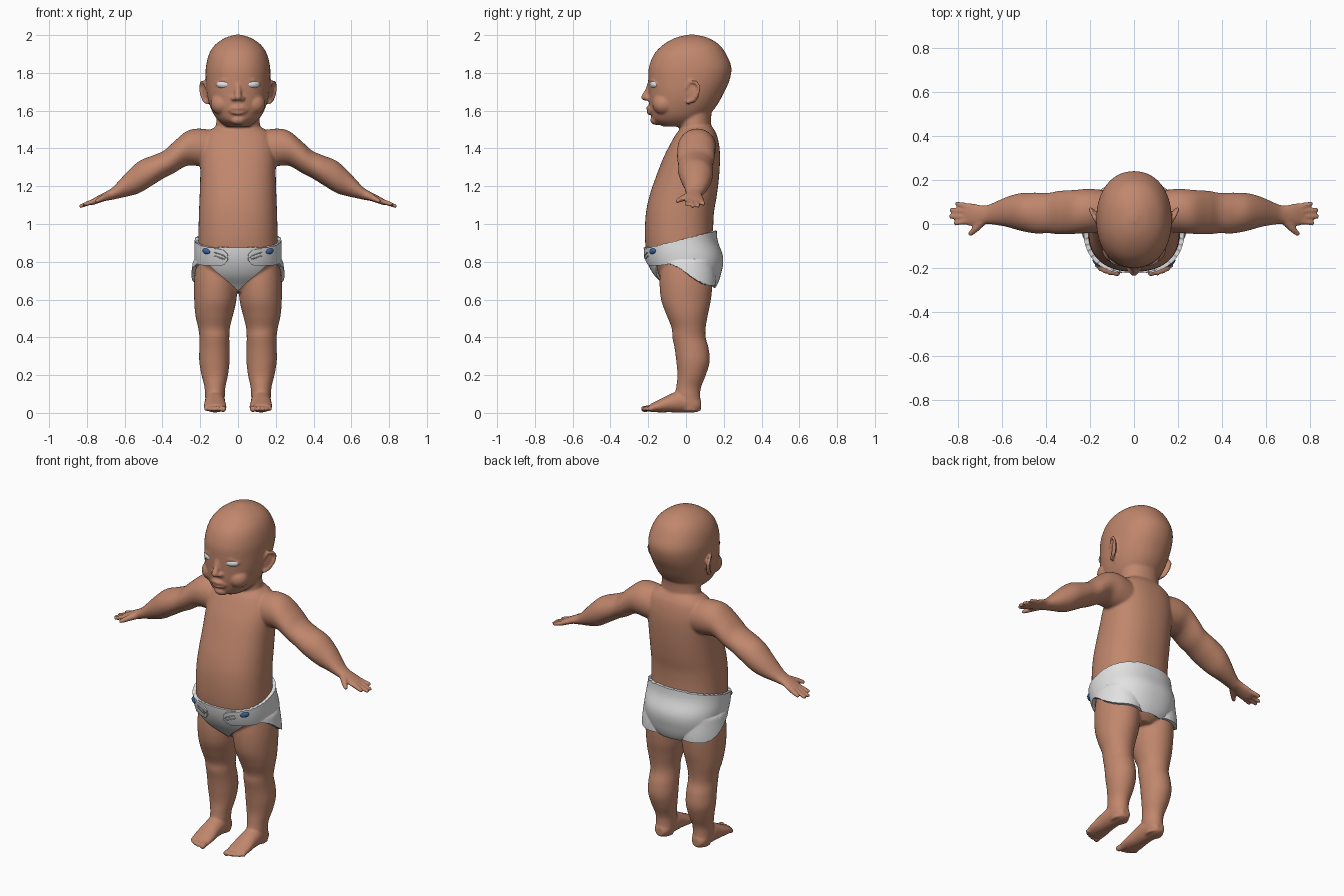
import bpy, bmesh, math
from mathutils import Matrix, Vector

if "Cube" in bpy.data.objects:
    bpy.data.objects.remove(bpy.data.objects["Cube"])


def material(name, rgb):
    m = bpy.data.materials.new(name)
    m.diffuse_color = (*rgb, 1)
    m.use_nodes = True
    m.node_tree.nodes["Principled BSDF"].inputs["Base Color"].default_value = m.diffuse_color
    return m


SKIN = material("skin", (0.53, 0.24, 0.15))
CLOTH = material("white_cloth", (0.76, 0.76, 0.76))
EYE = material("eye_white", (0.76, 0.78, 0.8))
BLUE = material("blue_clasp", (0.04, 0.12, 0.36))
METAL = material("pin_metal", (0.5, 0.5, 0.52))


def make_object(name, bm, mat):
    bmesh.ops.recalc_face_normals(bm, faces=bm.faces[:])
    me = bpy.data.meshes.new(name)
    bm.to_mesh(me)
    bm.free()
    ob = bpy.data.objects.new(name, me)
    bpy.context.collection.objects.link(ob)
    me.materials.append(mat)
    me.shade_smooth()
    return ob


def bake(ob):
    """Turn the modifiers into plain mesh."""
    dg = bpy.context.evaluated_depsgraph_get()
    me = bpy.data.meshes.new_from_object(ob.evaluated_get(dg))
    ob.modifiers.clear()
    ob.data = me
    me.shade_smooth()
    me.set_sharp_from_angle(angle=math.radians(50))


def loft(bm, axis, rings, sides=(1,), power=2.0, steps=5, n=40):
    """Rings (t, c1, c2, r1, r2) across an axis, spline-interpolated, mirrored per side."""
    pts = [Vector(r) for r in rings]
    fine = []
    for i in range(len(pts) - 1):
        a, b = pts[i], pts[i + 1]
        p, q = pts[max(i - 1, 0)], pts[min(i + 2, len(pts) - 1)]
        for k in range(steps):
            t = k / steps
            fine.append(0.5 * (2 * a + (b - p) * t + (2 * p - 5 * a + 4 * b - q) * t * t
                               + (3 * a - p - 3 * b + q) * t ** 3))
    fine.append(pts[-1])
    for s in sides:
        loops = []
        for t, c1, c2, r1, r2 in fine:
            loop = []
            for j in range(n):
                w = 2 * math.pi * j / n
                c, d = math.cos(w), math.sin(w)
                u = c1 + r1 * math.copysign(abs(c) ** (2 / power), c)
                v = c2 + r2 * math.copysign(abs(d) ** (2 / power), d)
                x, y, z = {"x": (t, u, v), "y": (u, t, v), "z": (u, v, t)}[axis]
                loop.append(bm.verts.new((s * x, y, z)))
            loops.append(loop)
        for a, b in zip(loops, loops[1:]):
            for j in range(n):
                bm.faces.new((a[j], a[j - 1], b[j - 1], b[j]))
        bm.faces.new(loops[0])
        bm.faces.new(loops[-1][::-1])


def blob(bm, c, r, sides=(1,), rot=0.0, axis="Z", detail=3):
    for s in sides:
        m = (Matrix.Translation((s * c[0], c[1], c[2])) @ Matrix.Rotation(s * rot, 4, axis)
             @ Matrix.Diagonal((*r, 1)))
        bmesh.ops.create_icosphere(bm, subdivisions=detail, radius=1, matrix=m)


def beads(bm, path, sides=(1,), n=7):
    """Rounded tube along (x, y, z, radius) points."""
    for a, b in zip(path, path[1:]):
        for k in range(n):
            p = Vector(a).lerp(Vector(b), k / (n - 1))
            blob(bm, p[:3], (p[3],) * 3, sides, detail=2)


BOTH = (1, -1)
bm = bmesh.new()

# torso and neck
loft(bm, "z", [(.64, 0, .02, .06, .09), (.68, 0, .02, .14, .125), (.74, 0, .002, .195, .165),
               (.82, 0, -.012, .212, .19), (.92, 0, -.035, .21, .182), (1.05, 0, -.033, .207, .18),
               (1.15, 0, -.015, .203, .178), (1.25, 0, .008, .2, .167), (1.35, 0, .03, .2, .15),
               (1.42, 0, .045, .195, .13), (1.48, 0, .055, .17, .105), (1.52, 0, .06, .11, .075)],
     power=2.3, n=64)
loft(bm, "z", [(1.42, 0, .06, .13, .09), (1.5, 0, .05, .12, .085), (1.56, 0, .045, .113, .088),
               (1.62, 0, .05, .11, .09)])

# head
loft(bm, "z", [(1.515, 0, -.04, .06, .08), (1.545, 0, -.04, .1, .13), (1.58, 0, -.03, .128, .155),
               (1.63, 0, -.015, .15, .18), (1.69, 0, 0, .165, .198), (1.76, 0, .015, .171, .215),
               (1.83, 0, .022, .17, .218), (1.9, 0, .022, .153, .19), (1.95, 0, .028, .12, .147),
               (1.985, 0, .03, .068, .087), (2.002, 0, .03, .015, .02)], power=2.15, n=64)

# face: cheeks, chin, nose, lips, eyelids
blob(bm, (.085, -.118, 1.635), (.06, .06, .058), BOTH)
blob(bm, (0, -.155, 1.55), (.042, .035, .026))
beads(bm, [(0, -.186, 1.75, .016), (0, -.203, 1.7, .017), (0, -.218, 1.672, .02)])
blob(bm, (.02, -.2, 1.665), (.016, .019, .014), BOTH)
beads(bm, [(0, -.201, 1.614, .012), (.025, -.195, 1.613, .01), (.048, -.182, 1.603, .006)], BOTH)
beads(bm, [(0, -.196, 1.589, .013), (.025, -.19, 1.591, .01), (.046, -.179, 1.6, .006)], BOTH)
beads(bm, [(.036, -.186, 1.738, .006), (.055, -.185, 1.757, .008), (.08, -.177, 1.762, .008),
           (.112, -.157, 1.742, .006)], BOTH)
beads(bm, [(.038, -.187, 1.732, .005), (.07, -.179, 1.718, .006), (.11, -.156, 1.735, .005)], BOTH)

# ears: tilted disc with a raised rim and lobe
blob(bm, (.174, .036, 1.695), (.009, .04, .055), BOTH, rot=-.42)
beads(bm, [(.168, .003, 1.72, .008), (.178, .022, 1.752, .009), (.193, .052, 1.752, .009),
           (.2, .07, 1.725, .009), (.195, .062, 1.69, .009), (.18, .035, 1.655, .01),
           (.166, .012, 1.645, .012)], BOTH)

# arms
loft(bm, "x", [(.1, .06, 1.39, .09, .1), (.2, .06, 1.405, .1, .1), (.27, .055, 1.4, .1, .092),
               (.34, .052, 1.352, .099, .083), (.39, .05, 1.317, .092, .073),
               (.45, .05, 1.285, .093, .078), (.52, .055, 1.25, .085, .085),
               (.58, .055, 1.215, .068, .068), (.64, .047, 1.176, .05, .042),
               (.67, .043, 1.158, .043, .031), (.7, .041, 1.147, .045, .024),
               (.74, .043, 1.13, .052, .02), (.775, .045, 1.114, .048, .016)], BOTH)
# fingers and thumb
for y0, y1, x1 in [(.081, .092, .815), (.058, .064, .84), (.034, .034, .843), (.012, .004, .822)]:
    z1 = 1.095 + (.843 - x1) * .45
    beads(bm, [(.76, y0, 1.121, .015), (x1 - .01, y1, z1, .0115)], BOTH)
beads(bm, [(.69, .015, 1.148, .022), (.72, -.02, 1.135, .017), (.745, -.045, 1.122, .012)], BOTH)

# legs
loft(bm, "z", [(.01, .122, .025, .045, .05), (.05, .122, .02, .05, .058), (.1, .122, .01, .053, .065),
               (.14, .122, .015, .056, .066), (.2, .123, .03, .07, .075), (.27, .125, .037, .08, .088),
               (.34, .125, .03, .08, .09), (.4, .125, .016, .079, .088), (.45, .127, .014, .084, .09),
               (.52, .126, .006, .1, .11), (.6, .12, 0, .112, .132), (.7, .118, 0, .114, .14),
               (.8, .12, 0, .1, .13)], BOTH)
# feet and toes
loft(bm, "y", [(.08, .122, .04, .025, .025), (.05, .122, .048, .046, .045), (-.02, .122, .06, .053, .058),
               (-.08, .122, .052, .055, .049), (-.14, .121, .037, .06, .034),
               (-.19, .119, .025, .058, .021)], BOTH)
for x, y, r in [(.079, -.222, .018), (.108, -.222, .0135), (.131, -.215, .013), (.152, -.204, .0125),
                (.17, -.188, .012)]:
    beads(bm, [(x * .8 + .024, -.165, .026, r), (x, y, .021, r)], BOTH)

# fuse everything into one smooth skin
body = make_object("body", bm, SKIN)
mod = body.modifiers.new("fuse", "REMESH")
mod.mode, mod.voxel_size, mod.use_smooth_shade = "VOXEL", 0.0065, True
mod = body.modifiers.new("soften", "SMOOTH")
mod.factor, mod.iterations = 0.5, 5
bake(body)
body.data.shade_smooth()
if not body.data.materials:
    body.data.materials.append(SKIN)
bpy.context.view_layer.update()


def back_fade(y):
    t = min(max((y + .1) / .22, 0), 1)
    return t * t * (3 - 2 * t)


def back_rule(x, y, z):
    t = back_fade(y)
    ok = .785 * (1 - t) + .672 * t < z < .928 + .265 * y and x < .3
    if y < -.05 and x < .09:        # rounded strap end
        ok = ok and math.hypot(.09 - x, z - .827) < .043
    return ok


def front_rule(x, y, z):
    t = back_fade(y)
    low = min(.65 + .9 * x, .79) * (1 - t) + .672 * t
    return low < z < .882 and y < .12 and x < .19


def cloth_patch(name, rule, thickness):
    """Thick cloth grown from the skin faces that pass the rule."""
    bm = bmesh.new()
    bm.from_mesh(body.data)
    out = [f for f in bm.faces
           if not rule(abs(f.calc_center_median().x), *f.calc_center_median()[1:])]
    bmesh.ops.delete(bm, geom=out, context="FACES")
    edge = list({v for e in bm.edges if e.is_boundary for v in e.verts})
    for _ in range(5):
        bmesh.ops.smooth_vert(bm, verts=edge, factor=.5, use_axis_x=True, use_axis_y=True, use_axis_z=True)
    me = bpy.data.meshes.new(name)
    bm.to_mesh(me)
    bm.free()
    ob = bpy.data.objects.new(name, me)
    bpy.context.collection.objects.link(ob)
    me.materials.clear()
    me.materials.append(CLOTH)
    mod = ob.modifiers.new("thickness", "SOLIDIFY")
    mod.thickness, mod.offset = thickness, 1
    bake(ob)


# diaper: front panel under a back panel with straps
cloth_patch("diaper_front", front_rule, .011)
cloth_patch("diaper_back", back_rule, .019)


def on_front(x, z, lift=0.0):
    hit, loc, _, _ = body.ray_cast(Vector((x, -1, z)), Vector((0, 1, 0)))
    return Vector((x, (loc.y if hit else -.2) - lift, z))


for s, side in ((1, "left"), (-1, "right")):
    # eye
    bm = bmesh.new()
    c = on_front(s * .073, 1.739)
    blob(bm, (c.x, c.y + .019, c.z), (.042, .025, .023), rot=s * .3)
    make_object(side + "_eye", bm, EYE)
    # pin clasp
    bm = bmesh.new()
    c = on_front(s * .168, .856, .026)
    m = (Matrix.Translation(c) @ Matrix.Rotation(s * .65, 4, "Z") @ Matrix.Rotation(-s * .2, 4, "Y")
         @ Matrix.Diagonal((.025, .011, .015, 1)))
    bmesh.ops.create_icosphere(bm, subdivisions=3, radius=1, matrix=m)
    make_object(side + "_pin_clasp", bm, BLUE)
    # pin wire: a long closed loop
    cu = bpy.data.curves.new(side + "_pin_wire", "CURVE")
    cu.dimensions, cu.bevel_depth, cu.bevel_resolution = "3D", .003, 2
    path = [(.165, .865), (.115, .846), (.075, .832), (.064, .822), (.075, .814), (.115, .828), (.165, .848)]
    sp = cu.splines.new("POLY")
    sp.points.add(len(path) - 1)
    for p, (x, z) in zip(sp.points, path):
        p.co = (*on_front(s * x, z, .022), 1)
    cu.materials.append(METAL)
    bpy.context.collection.objects.link(bpy.data.objects.new(side + "_pin_wire", cu))
